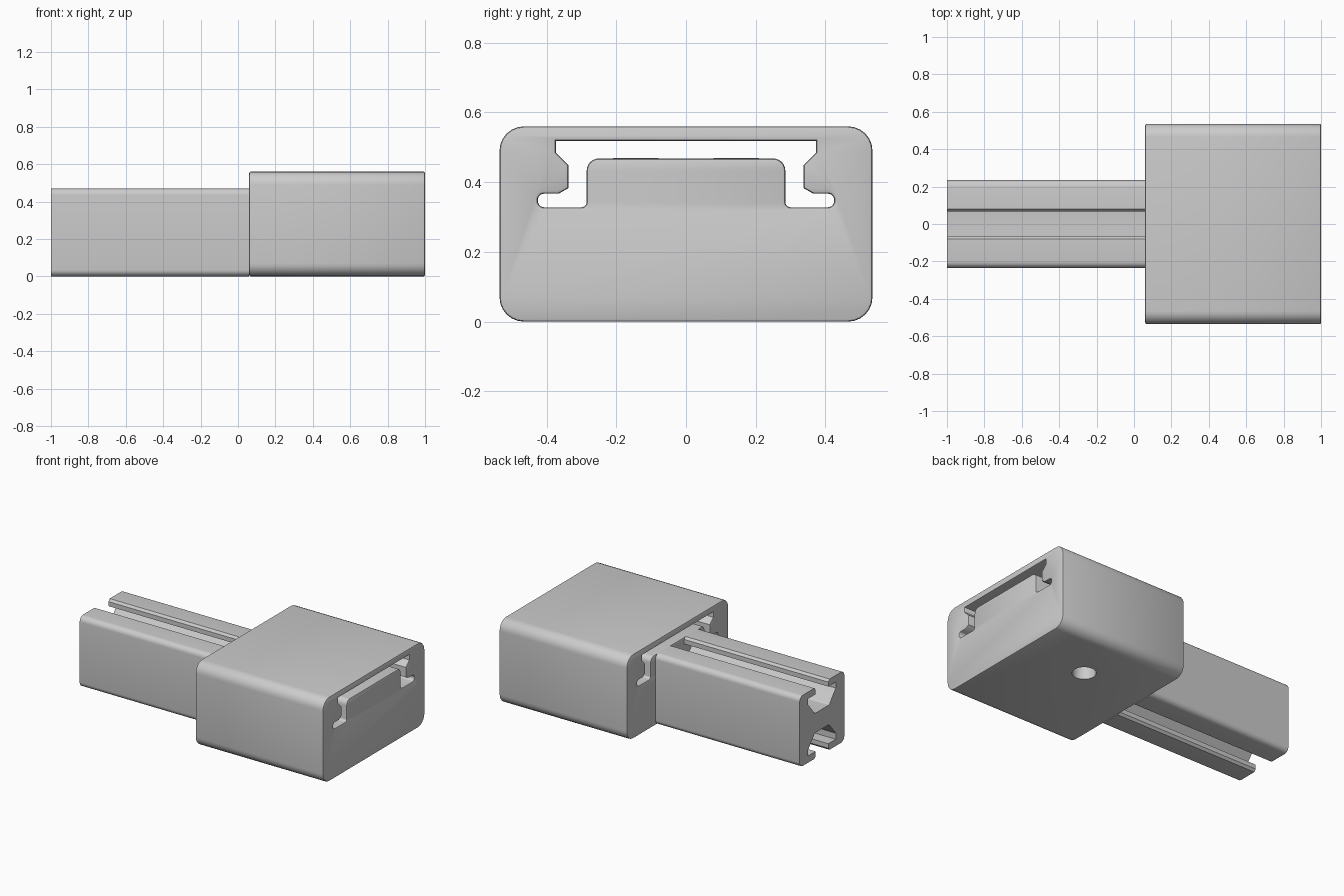
import bpy, bmesh, math
from mathutils import Matrix, Vector

cube = bpy.data.objects.get("Cube")
if cube:
    bpy.data.objects.remove(cube, do_unlink=True)

grey = bpy.data.materials.new("plain_grey")
grey.use_nodes = True
COLOUR = (0.6, 0.6, 0.6, 1)
grey.diffuse_color = COLOUR
grey.node_tree.nodes["Principled BSDF"].inputs["Base Color"].default_value = COLOUR

# Profile axes (width, height, length) become world (y, z, x)
TO_WORLD = Matrix(((0, 0, 1, 0), (1, 0, 0, 0), (0, 1, 0, 0), (0, 0, 0, 1)))


def rounded(corners, steps=6):
    """Turn (y, z, radius) corners into an outline with round corners."""
    out = []
    for i, (y, z, r) in enumerate(corners):
        p = Vector((y, z))
        if not r:
            out.append(p)
            continue
        a = (Vector(corners[i - 1][:2]) - p).normalized()
        b = (Vector(corners[(i + 1) % len(corners)][:2]) - p).normalized()
        half = a.angle(b) / 2
        centre = p + (a + b).normalized() * (r / math.sin(half))
        start = p + a * (r / math.tan(half)) - centre
        end = p + b * (r / math.tan(half)) - centre
        for k in range(steps + 1):
            t = k / steps
            sweep = start.angle(end)
            out.append(centre + (start * math.sin((1 - t) * sweep)
                                 + end * math.sin(t * sweep)) / math.sin(sweep))
    return out


def mirrored(half):
    """Complete a right-hand half outline with its left-hand copy."""
    return half + [(-y, z, r) for y, z, r in reversed(half)]


def extrude(name, outlines, x0, x1, bevel=0.0):
    """Extrude nested outlines along x, with softened end rims."""
    curve = bpy.data.curves.new(name + "_profile", 'CURVE')
    curve.dimensions = '2D'
    curve.fill_mode = 'BOTH'
    curve.extrude = (x1 - x0) / 2 - bevel
    curve.bevel_depth = bevel
    curve.bevel_resolution = 1
    curve.offset = -bevel
    for outline in outlines:
        spline = curve.splines.new('POLY')
        spline.points.add(len(outline) - 1)
        for point, p in zip(spline.points, outline):
            point.co = (p.x, p.y, 0, 1)
        spline.use_cyclic_u = True
    helper = bpy.data.objects.new(name + "_profile", curve)
    bpy.context.collection.objects.link(helper)
    depsgraph = bpy.context.evaluated_depsgraph_get()
    mesh = bpy.data.meshes.new_from_object(helper.evaluated_get(depsgraph))
    bpy.data.objects.remove(helper, do_unlink=True)
    mesh.transform(Matrix.Translation(((x0 + x1) / 2, 0, 0)) @ TO_WORLD)
    bm = bmesh.new()
    bm.from_mesh(mesh)
    bmesh.ops.remove_doubles(bm, verts=bm.verts, dist=0.0002)
    bmesh.ops.recalc_face_normals(bm, faces=bm.faces)
    bm.to_mesh(mesh)
    bm.free()
    mesh.name = name
    mesh.materials.clear()
    mesh.materials.append(grey)
    obj = bpy.data.objects.new(name, mesh)
    bpy.context.collection.objects.link(obj)
    return obj


def smooth(obj):
    bpy.ops.object.select_all(action='DESELECT')
    obj.select_set(True)
    bpy.context.view_layer.objects.active = obj
    bpy.ops.object.shade_smooth_by_angle(angle=math.radians(30))


# Slider block with a hooked slot running through it
block_outline = mirrored([(0.535, 0, 0.07), (0.535, 0.56, 0.07)])
slot_outline = mirrored([
    (0.285, 0.468, 0.035), (0.285, 0.328, 0.015), (0.425, 0.328, 0.018),
    (0.425, 0.367, 0.018), (0.365, 0.367, 0), (0.337, 0.383, 0),
    (0.337, 0.449, 0), (0.373, 0.485, 0), (0.373, 0.518, 0)])
block = extrude("slider_block", [rounded(block_outline), rounded(slot_outline)],
                0.06, 1.0, 0.008)

# Round bore from the underside up into the slot
bpy.ops.mesh.primitive_cylinder_add(vertices=40, radius=0.072, depth=0.6,
                                    location=(0.53, 0.17, 0.195))
cutter = bpy.context.object
cutter.name = "bore_cutter"
cutter.hide_render = True
cutter.data.materials.append(grey)
cut = block.modifiers.new("bore", 'BOOLEAN')
cut.operation = 'DIFFERENCE'
cut.solver = 'EXACT'
cut.object = cutter
bpy.context.view_layer.objects.active = block
bpy.ops.object.modifier_apply(modifier=cut.name)
bpy.data.objects.remove(cutter, do_unlink=True)
smooth(block)

# Rail with an undercut groove in the top and in the bottom
SIZE = 0.47
upper = [(0.235, SIZE, 0.035), (0.08, SIZE, 0), (0.067, 0.455, 0), (0.067, 0.425, 0),
         (0.145, 0.425, 0), (0.145, 0.385, 0), (0.075, 0.30, 0.02)]
lower = [(y, SIZE - z, r) for y, z, r in reversed(upper)]
# The outline runs along the top, down the left, along the bottom, up the right
rail_outline = (upper + [(-y, z, r) for y, z, r in reversed(upper)]
                + [(-y, z, r) for y, z, r in reversed(lower)] + lower)
rail = extrude("grooved_rail", [rounded(rail_outline)], -1.0, 0.06)
smooth(rail)
